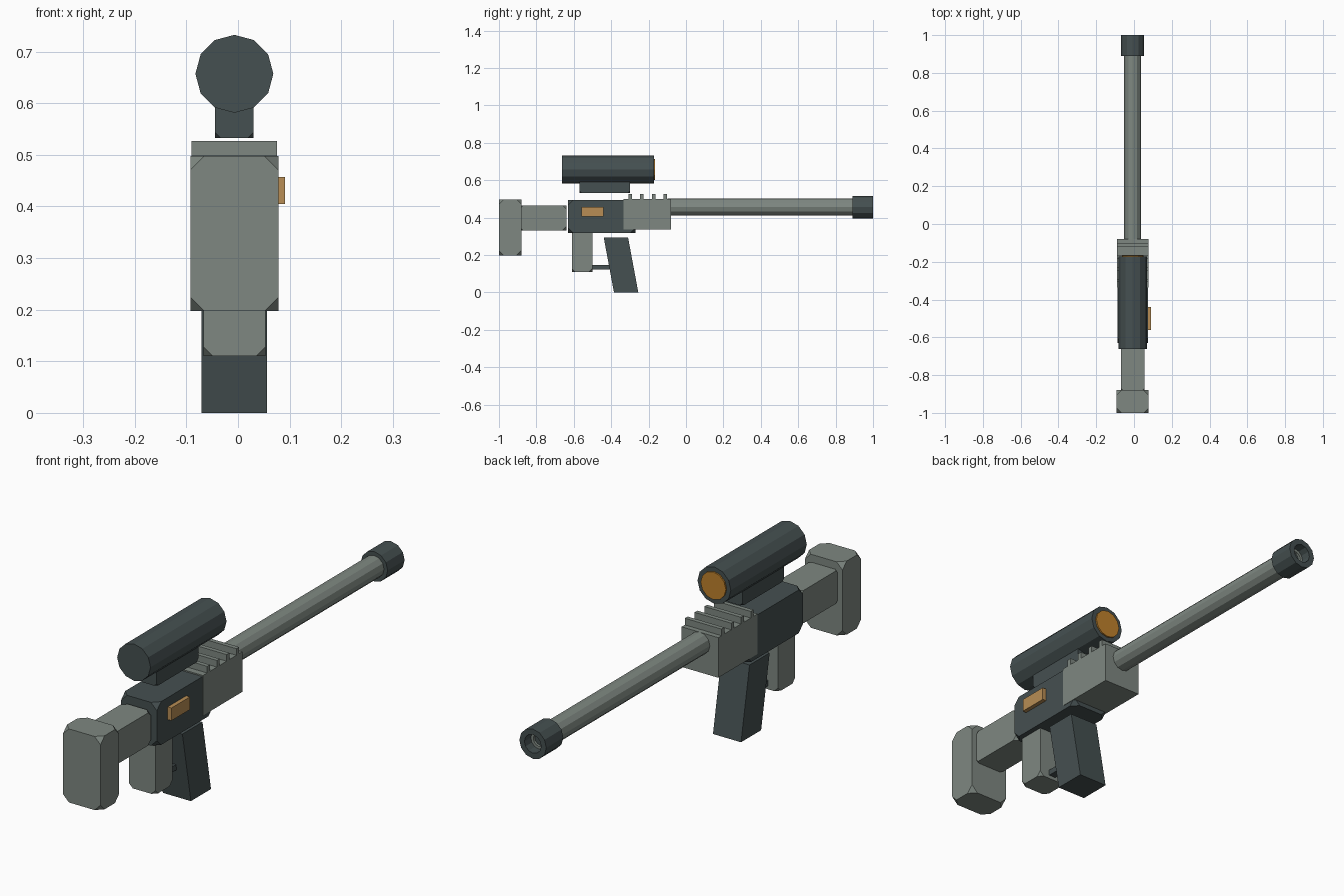
import bpy, bmesh, math
from mathutils import Vector

if "Cube" in bpy.data.objects:
    bpy.data.objects.remove(bpy.data.objects["Cube"], do_unlink=True)

CX = -0.007  # centre plane of the body


def material(name, rgb):
    m = bpy.data.materials.new(name)
    m.use_nodes = True
    m.diffuse_color = (*rgb, 1)
    m.node_tree.nodes["Principled BSDF"].inputs["Base Color"].default_value = (*rgb, 1)
    return m


grey = material("grey_green", (0.21, 0.245, 0.22))
dark = material("dark_slate", (0.06, 0.08, 0.082))
amber = material("amber_plate", (0.48, 0.27, 0.09))
orange = material("orange_lens", (0.52, 0.22, 0.025))


def finish(bm, name, mat):
    bmesh.ops.recalc_face_normals(bm, faces=bm.faces)
    mesh = bpy.data.meshes.new(name)
    bm.to_mesh(mesh)
    bm.free()
    mesh.materials.append(mat)
    obj = bpy.data.objects.new(name, mesh)
    bpy.context.collection.objects.link(obj)
    return obj


def box(name, mat, half, y, z, clip=0, shear=0, x=CX):
    """Box with corners optionally cut off; shear slides the bottom along y."""
    bm = bmesh.new()
    bmesh.ops.create_cube(bm, size=1)
    for v in bm.verts:
        slide = shear if v.co.z < 0 else 0
        v.co = Vector((x + 2 * half * v.co.x,
                       (y[0] + y[1]) / 2 + (y[1] - y[0]) * v.co.y + slide,
                       (z[0] + z[1]) / 2 + (z[1] - z[0]) * v.co.z))
    if clip:
        bmesh.ops.bevel(bm, geom=bm.verts[:], offset=clip, offset_type='OFFSET',
                        segments=1, profile=0.5, affect='VERTICES')
    return finish(bm, name, mat)


def lathe(name, mat, z, profile, sides=12):
    """Faceted round part along y from (y, radius) pairs, capped at both ends."""
    bm = bmesh.new()
    rings = []
    for y, r in profile:
        angles = [2 * math.pi * i / sides for i in range(sides)]
        rings.append([bm.verts.new((CX + r * math.sin(a), y, z + r * math.cos(a)))
                      for a in angles])
    for a, b in zip(rings, rings[1:]):
        for i in range(sides):
            j = (i + 1) % sides
            bm.faces.new((a[i], a[j], b[j], b[i]))
    bm.faces.new(rings[0])
    bm.faces.new(rings[-1])
    return finish(bm, name, mat)


# Stock and body
box("butt_plate", grey, 0.085, (-1, -0.88), (0.197, 0.498), clip=0.027)
box("stock_arm", grey, 0.0625, (-0.89, -0.64), (0.332, 0.466), clip=0.02)
box("receiver", dark, 0.081, (-0.63, -0.27), (0.318, 0.495), clip=0.027)
box("side_plate", amber, 0.01, (-0.56, -0.44), (0.405, 0.457), x=0.081)

# Lower parts
box("grip", grey, 0.06, (-0.61, -0.5), (0.11, 0.335), clip=0.018)
box("trigger_bar", dark, 0.015, (-0.51, -0.4), (0.124, 0.147))
box("magazine", dark, 0.0635, (-0.44, -0.31), (0, 0.295), shear=0.055)

# Fore end with cooling ridges
box("fore_end", grey, 0.083, (-0.335, -0.08), (0.336, 0.5))
for i in range(4):
    y = -0.299 + i * 0.063
    box(f"ridge_{i + 1}", grey, 0.083, (y - 0.009, y + 0.009), (0.49, 0.527))

# Barrel and hollow muzzle
lathe("barrel", grey, 0.456, [(-0.1, 0.045), (0.9, 0.045)])
lathe("muzzle", dark, 0.456, [(0.89, 0.061), (1, 0.061), (1, 0.038), (0.95, 0.038)])
lathe("bore_ring", grey, 0.456, [(0.945, 0.037), (0.96, 0.037), (0.96, 0.026), (0.948, 0.026)])

# Scope
lathe("scope_tube", dark, 0.657, [(-0.663, 0.0755), (-0.172, 0.0755)])
lathe("scope_lens", orange, 0.657, [(-0.174, 0.057), (-0.166, 0.057)])
box("scope_mount", dark, 0.0375, (-0.57, -0.3), (0.533, 0.605), clip=0.011)
